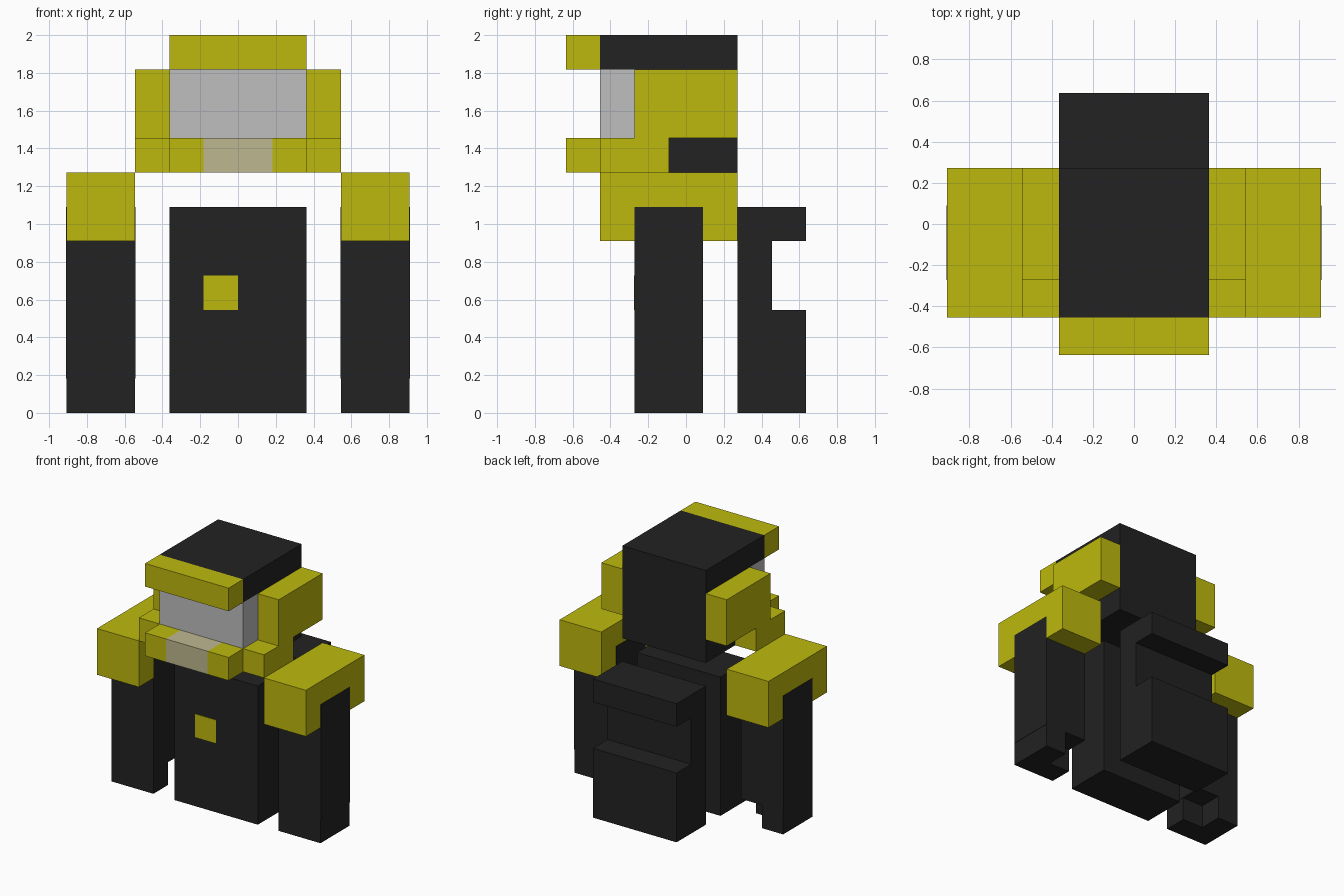
import bpy, bmesh
from mathutils import Vector

cube = bpy.data.objects.get("Cube")
if cube:
    bpy.data.objects.remove(cube, do_unlink=True)

U = 2 / 11  # one block of the grid


def material(name, rgb):
    m = bpy.data.materials.new(name)
    m.use_nodes = True
    m.diffuse_color = (*rgb, 1)
    bsdf = m.node_tree.nodes["Principled BSDF"]
    bsdf.inputs["Base Color"].default_value = (*rgb, 1)
    bsdf.inputs["Roughness"].default_value = 0.8
    return m


YELLOW = material("yellow", (0.515, 0.485, 0.004))
BLACK = material("black", (0.016, 0.016, 0.016))
GREY = material("light grey", (0.52, 0.52, 0.52))
BEIGE = material("beige", (0.515, 0.479, 0.279))


def prism(name, mat, profile, depth):
    """Extrude a closed 3D outline (in block units) along a vector."""
    bm = bmesh.new()
    face = bm.faces.new([bm.verts.new(Vector(p) * U) for p in profile])
    ext = bmesh.ops.extrude_face_region(bm, geom=[face], use_keep_orig=True)
    verts = [g for g in ext["geom"] if isinstance(g, bmesh.types.BMVert)]
    bmesh.ops.translate(bm, verts=verts, vec=Vector(depth) * U)
    bmesh.ops.recalc_face_normals(bm, faces=bm.faces)
    mesh = bpy.data.meshes.new(name)
    bm.to_mesh(mesh)
    bm.free()
    mesh.materials.append(mat)
    obj = bpy.data.objects.new(name, mesh)
    bpy.context.collection.objects.link(obj)
    return obj


def box(name, mat, x, y, z):
    """Block between (min, max) ranges in block units."""
    base = [(x[0], y[0], z[0]), (x[1], y[0], z[0]),
            (x[1], y[1], z[0]), (x[0], y[1], z[0])]
    return prism(name, mat, base, (0, 0, z[1] - z[0]))


def span(side, a, b):
    return tuple(sorted((side * a, side * b)))


# Body with a small chest badge
box("torso", BLACK, (-2, 2), (-1.5, 0.5), (0, 6))
box("chest_badge", YELLOW, (-1, 0), (-1.52, -1.48), (3, 4))

# Backpack with a slot across its rear
pack = [(1.5, 0), (3.5, 0), (3.5, 3), (2.5, 3), (2.5, 5), (3.5, 5), (3.5, 6), (1.5, 6)]
prism("backpack", BLACK, [(-2, y, z) for y, z in pack], (4, 0, 0))

# Head
box("head_back", BLACK, (-2, 2), (-1.5, 1.5), (7, 10))
box("cap", BLACK, (-2, 2), (-2.5, 1.5), (10, 11))
box("cap_brim", YELLOW, (-2, 2), (-3.5, -2.5), (10, 11))
box("visor", GREY, (-2, 2), (-2.5, -1.5), (8, 10))
box("jaw", BLACK, (-2, 2), (-2.5, -1.5), (7, 8))
box("mouth", BEIGE, (-1, 1), (-3.5, -2.5), (7, 8))

# Paired parts
for side, label in ((1, "left"), (-1, "right")):
    box(label + "_chin", YELLOW, span(side, 1, 2), (-3.5, -2.5), (7, 8))
    box(label + "_ear", YELLOW, span(side, 2, 3), (-1.5, 1.5), (8, 10))
    box(label + "_cheek", YELLOW, span(side, 2, 3), (-2.5, -0.5), (7, 8))
    box(label + "_shoulder", YELLOW, span(side, 3, 5), (-2.5, 1.5), (5, 7))
    # The arm sides show through the shoulder sides
    box(label + "_arm", BLACK, span(side, 2.985, 5.015), (-1.5, 0.5), (1, 6))
    # Arm end with the inner rear corner missing
    hand = [(3, -1.5), (5, -1.5), (5, 0.5), (4, 0.5), (4, -0.5), (3, -0.5)]
    prism(label + "_hand", BLACK, [(side * x, y, 0) for x, y in hand], (0, 0, 1))
